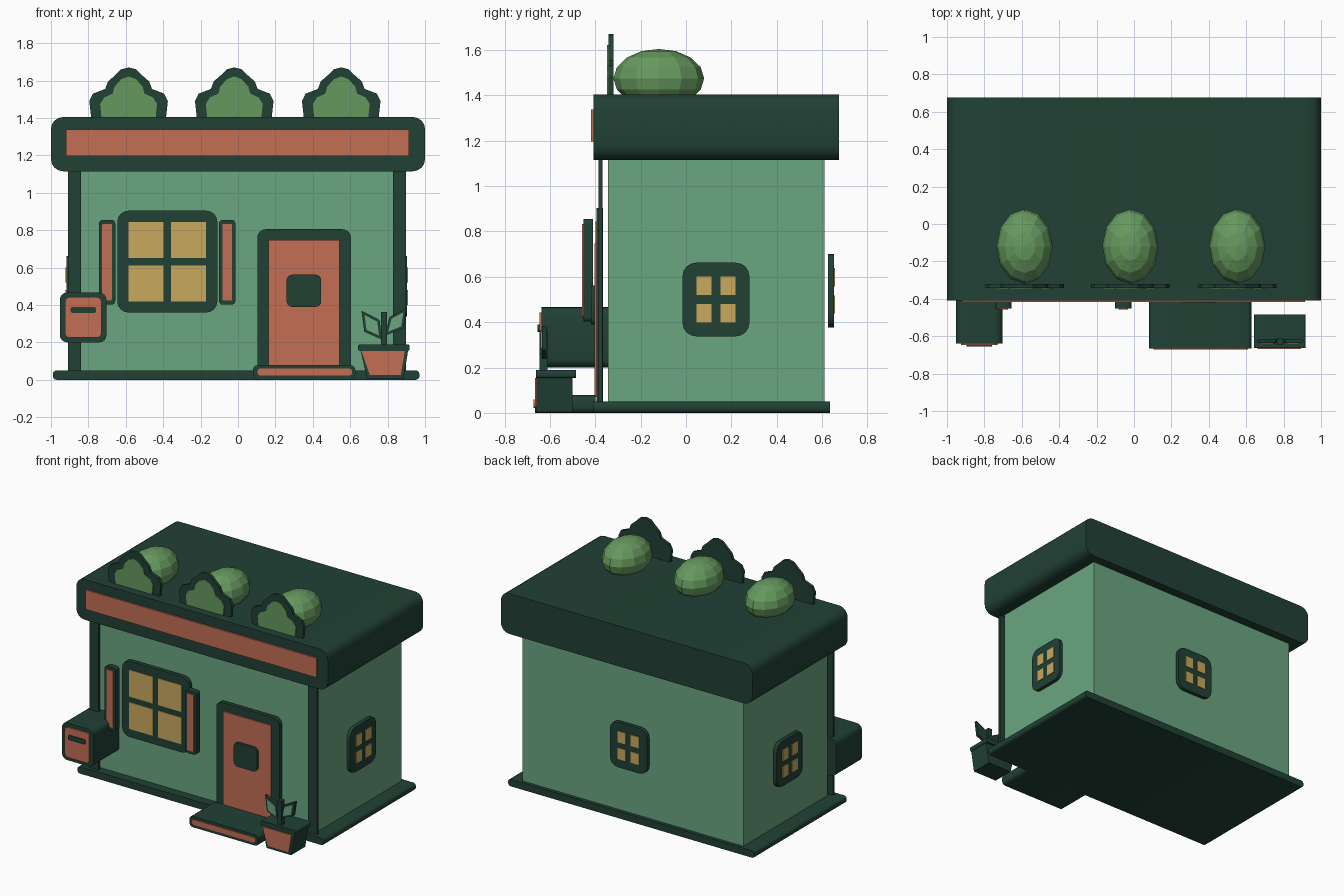
import bpy
import bmesh
from math import sin, cos, pi

cube = bpy.data.objects.get("Cube")
if cube:
    bpy.data.objects.remove(cube, do_unlink=True)


def material(name, rgb):
    mat = bpy.data.materials.new(name)
    mat.use_nodes = True
    lin = [((c / 255 + 0.055) / 1.055) ** 2.4 for c in rgb] + [1]
    mat.diffuse_color = lin
    mat.node_tree.nodes["Principled BSDF"].inputs["Base Color"].default_value = lin
    return mat


DARK = material("dark_green", (33, 65, 53))
WALL = material("wall_green", (107, 166, 129))
CORAL = material("coral", (194, 110, 85))
GLASS = material("warm_yellow", (200, 169, 92))
BUSH = material("bush_green", (102, 153, 94))


def add(name, bm, mat, smooth=False):
    bmesh.ops.recalc_face_normals(bm, faces=bm.faces[:])
    mesh = bpy.data.meshes.new(name)
    bm.to_mesh(mesh)
    bm.free()
    mesh.materials.append(mat)
    obj = bpy.data.objects.new(name, mesh)
    bpy.context.collection.objects.link(obj)
    if smooth:
        bpy.ops.object.select_all(action='DESELECT')
        obj.select_set(True)
        bpy.context.view_layer.objects.active = obj
        bpy.ops.object.shade_smooth_by_angle()
    return obj


def prism(name, outline, near, far, mat, axis='y', smooth=False):
    """Extrude a 2D outline (u, z) between two depths along an axis."""
    bm = bmesh.new()
    rings = []
    for d in (near, far):
        rings.append([bm.verts.new((u, d, v) if axis == 'y' else (d, u, v)) for u, v in outline])
    n = len(outline)
    for ring in rings:
        bm.faces.new(ring)
    for i in range(n):
        j = (i + 1) % n
        bm.faces.new((rings[0][i], rings[0][j], rings[1][j], rings[1][i]))
    return add(name, bm, mat, smooth)


def box(name, u0, u1, z0, z1, near, far, mat, r=0, axis='y'):
    """Box whose four outline corners are rounded by radius r."""
    if not r:
        return prism(name, [(u0, z0), (u1, z0), (u1, z1), (u0, z1)], near, far, mat, axis)
    corners = [(u1 - r, z1 - r), (u0 + r, z1 - r), (u0 + r, z0 + r), (u1 - r, z0 + r)]
    pts = []
    for q, (cu, cz) in enumerate(corners):
        for k in range(5):
            a = (q + k / 4) * pi / 2
            pts.append((cu + r * cos(a), cz + r * sin(a)))
    return prism(name, pts, near, far, mat, axis, True)


def window(name, cu, cz, w, h, border, bar, back, front, r, axis='y'):
    """Rounded frame with four thin panes on its outer face."""
    box(name + "_frame", cu - w / 2, cu + w / 2, cz - h / 2, cz + h / 2, back, front, DARK, r, axis)
    out = front + (0.005 if front > back else -0.005)
    pw, ph = w / 2 - border - bar / 2, h / 2 - border - bar / 2
    for i, su in enumerate((-1, 1)):
        for j, sz in enumerate((-1, 1)):
            u, z = cu + su * (bar + pw) / 2, cz + sz * (bar + ph) / 2
            box(f"{name}_pane_{i}{j}", u - pw / 2, u + pw / 2, z - ph / 2, z + ph / 2,
                front, out, GLASS, 0, axis)


# Shell: base, walls, corner posts, roof and sign
box("base", -0.99, 0.97, 0, 0.05, -0.41, 0.635, DARK, 0.02)
box("walls", -0.883, 0.873, 0.045, 1.13, -0.345, 0.61, WALL)
box("right_post", -0.91, -0.84, 0.04, 1.13, -0.385, -0.368, DARK)
box("left_post", 0.828, 0.897, 0.04, 1.13, -0.385, -0.368, DARK)
box("roof", -1, 1, 1.115, 1.405, -0.408, 0.675, DARK, 0.065)
box("sign_panel", -0.92, 0.915, 1.197, 1.337, -0.418, -0.408, CORAL)

# Windows
window("front_window", -0.378, 0.632, 0.535, 0.545, 0.06, 0.04, -0.365, -0.394, 0.06)
window("left_window", 0.132, 0.5, 0.295, 0.325, 0.062, 0.04, 0.877, 0.903, 0.06, 'x')
window("right_window", 0.132, 0.5, 0.295, 0.325, 0.062, 0.04, -0.89, -0.917, 0.06, 'x')
window("back_window", 0, 0.538, 0.295, 0.325, 0.062, 0.04, 0.627, 0.653, 0.06)

# Shutters
for side, x in (("right", -0.7), ("left", -0.058)):
    box(side + "_shutter", x - 0.044, x + 0.044, 0.402, 0.855, -0.453, -0.41, DARK, 0.02)
    box(side + "_shutter_panel", x - 0.026, x + 0.026, 0.424, 0.834, -0.458, -0.453, CORAL, 0.008)

# Door and step
box("door_frame", 0.103, 0.604, 0.02, 0.805, -0.394, -0.365, DARK, 0.045)
box("door_panel", 0.163, 0.543, 0.07, 0.747, -0.403, -0.394, CORAL)
box("door_window", 0.26, 0.445, 0.39, 0.562, -0.42, -0.403, DARK, 0.03)
box("door_step", 0.08, 0.627, 0, 0.078, -0.665, -0.4, DARK, 0.025)
box("door_step_panel", 0.105, 0.61, 0.022, 0.06, -0.672, -0.665, CORAL, 0.015)

# Mailbox
box("mailbox", -0.953, -0.703, 0.2, 0.467, -0.638, -0.345, DARK, 0.04)
box("mailbox_panel", -0.925, -0.73, 0.225, 0.442, -0.647, -0.638, CORAL, 0.025)
box("mailbox_slot", -0.895, -0.758, 0.357, 0.39, -0.655, -0.647, DARK, 0.012)

# Plant pot
prism("pot", [(0.69, 0.005), (0.885, 0.005), (0.91, 0.16), (0.655, 0.16)], -0.66, -0.5, DARK)
prism("pot_panel", [(0.705, 0.025), (0.87, 0.025), (0.892, 0.154), (0.66, 0.154)],
      -0.667, -0.66, CORAL)
box("pot_rim", 0.642, 0.918, 0.154, 0.19, -0.662, -0.485, DARK, 0.012)
box("plant_stem", 0.764, 0.797, 0.18, 0.363, -0.645, -0.61, DARK)
leaves = {
    "right": [(0.66, 0.37), (0.757, 0.32), (0.77, 0.215), (0.675, 0.257)],
    "left": [(0.9, 0.383), (0.81, 0.335), (0.785, 0.235), (0.885, 0.277)],
}
for side, pts in leaves.items():
    prism(side + "_leaf", pts, -0.635, -0.615, DARK)
    cu, cz = sum(p[0] for p in pts) / 4, sum(p[1] for p in pts) / 4
    inner = [(cu + (u - cu) * 0.7, cz + (z - cz) * 0.7) for u, z in pts]
    prism(side + "_leaf_face", inner, -0.641, -0.635, WALL)

# Roof bushes: cloud-shaped cutouts with low-poly shrubs behind
outer = [(-0.2, 1.4), (-0.21, 1.49), (-0.19, 1.53), (-0.125, 1.555), (-0.11, 1.595),
         (-0.07, 1.63), (-0.04, 1.66), (0, 1.67)]
inner = [(-0.145, 1.405), (-0.152, 1.475), (-0.13, 1.51), (-0.085, 1.53), (-0.075, 1.567),
         (-0.04, 1.607), (0, 1.622)]


def mirrored(half, cx):
    return [(cx + u, z) for u, z in half] + [(cx - u, z) for u, z in half[-2::-1]]


for i, cx in enumerate((-0.585, -0.02, 0.552)):
    prism(f"bush_cutout_{i}", mirrored(outer, cx), -0.342, -0.32, DARK)
    prism(f"bush_face_{i}", mirrored(inner, cx), -0.348, -0.342, BUSH)
    bm = bmesh.new()
    bmesh.ops.create_uvsphere(bm, u_segments=12, v_segments=8, radius=1)
    bmesh.ops.scale(bm, vec=(0.15, 0.2, 0.13), verts=bm.verts[:])
    bmesh.ops.translate(bm, vec=(cx, -0.12, 1.475), verts=bm.verts[:])
    add(f"shrub_{i}", bm, BUSH)
